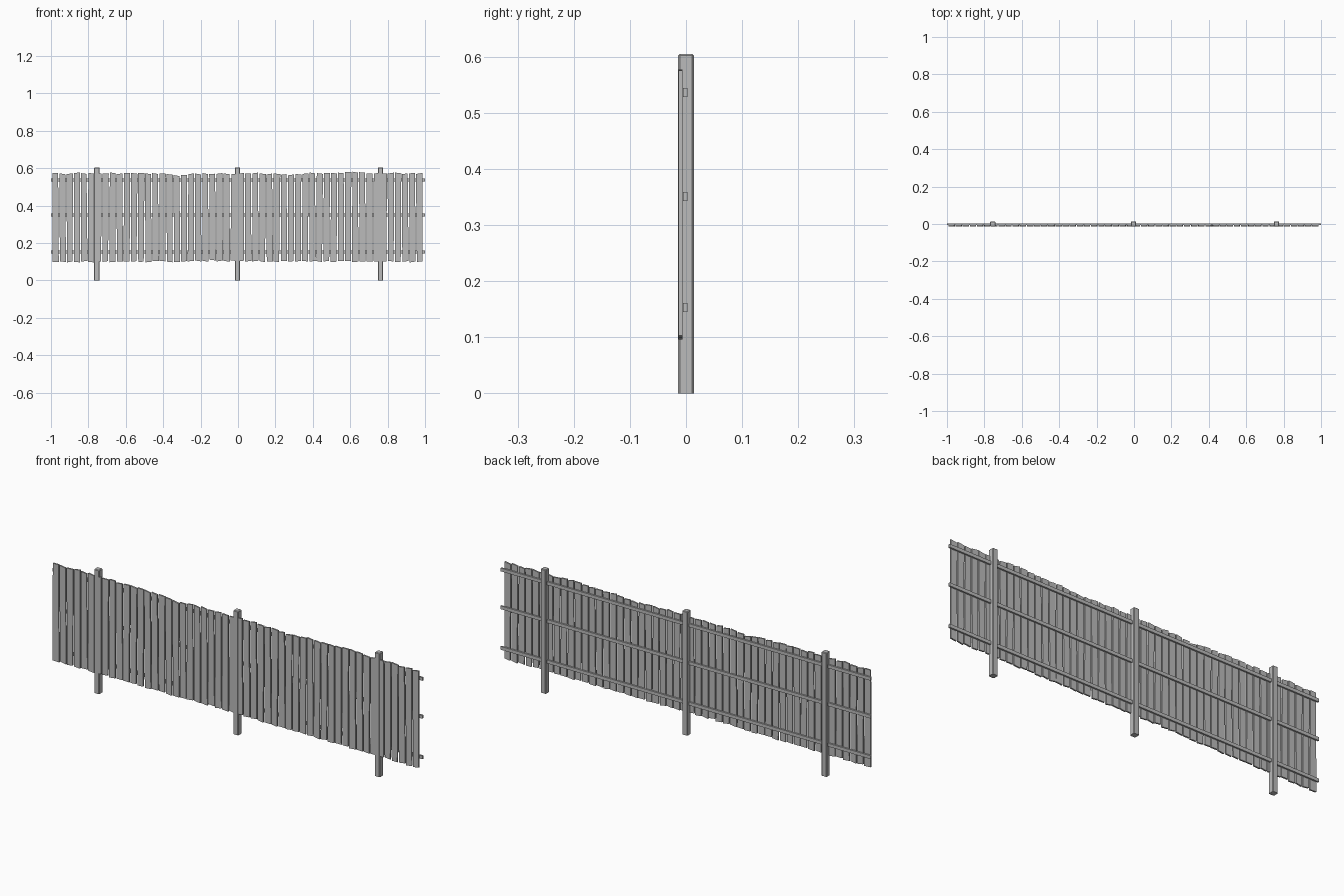
import bpy, bmesh, math, random

random.seed(7)
if "Cube" in bpy.data.objects:
    bpy.data.objects.remove(bpy.data.objects["Cube"], do_unlink=True)

# Single weathered grey
grey = bpy.data.materials.new("weathered grey")
grey.use_nodes = True
grey.diffuse_color = (0.5, 0.5, 0.5, 1)
shader = next(n for n in grey.node_tree.nodes if n.type == 'BSDF_PRINCIPLED')
shader.inputs["Base Color"].default_value = grey.diffuse_color


def make_object(name, bm):
    bmesh.ops.recalc_face_normals(bm, faces=bm.faces)
    mesh = bpy.data.meshes.new(name)
    bm.to_mesh(mesh)
    bm.free()
    mesh.materials.append(grey)
    obj = bpy.data.objects.new(name, mesh)
    bpy.context.collection.objects.link(obj)
    return obj


def box(x0, x1, y0, y1, z0, z1):
    bm = bmesh.new()
    bmesh.ops.create_cube(bm, size=1)
    for v in bm.verts:
        v.co.x = x0 if v.co.x < 0 else x1
        v.co.y = y0 if v.co.y < 0 else y1
        v.co.z = z0 if v.co.z < 0 else z1
    return bm


# Posts with chamfered sides and top
HALF = 0.014
for side, x in (("right", -0.755), ("middle", -0.003), ("left", 0.762)):
    bm = box(x - HALF, x + HALF, -HALF, HALF, 0, 0.605)
    edges = [e for e in bm.edges if max(v.co.z for v in e.verts) > 0.1]
    bmesh.ops.bevel(bm, geom=edges, offset=0.003, segments=1, affect='EDGES')
    make_object(side + "_post", bm)

# Rails running behind the planks
for level, z in (("bottom", 0.153), ("middle", 0.351), ("top", 0.536)):
    make_object(level + "_rail", box(-1, 1, -0.005, 0.003, z - 0.008, z + 0.008))


# Uneven planks: each leans and has crooked, slanted ends
def top_height(x):
    dips = 0.013 * math.exp(-((x + 0.32) / 0.07) ** 2)
    dips += 0.007 * math.exp(-((x - 0.25) / 0.08) ** 2)
    bump = 0.007 * math.exp(-((x - 0.6) / 0.08) ** 2)
    return 0.573 - dips + bump


def bottom_height(x):
    return 0.101 + 0.006 * math.exp(-((x + 0.12) / 0.1) ** 2)


COUNT = 52
PITCH = 1.984 / COUNT
for i in range(COUNT):
    x = -0.995 + PITCH * (i + 0.5)
    half = PITCH / 2 - 0.003
    bm = box(x - half, x + half, -0.0135, -0.006, 0, 1)
    lean = random.uniform(-0.002, 0.002)
    taper = random.uniform(-0.0015, 0.0015)
    top = top_height(x) + random.uniform(-0.003, 0.003)
    bottom = bottom_height(x) + random.uniform(-0.003, 0.003)
    top_slant, bottom_slant = (random.uniform(-0.003, 0.003) for _ in range(2))
    for v in bm.verts:
        s = 1 if v.co.x > x else -1
        end = 1 if v.co.z > 0.5 else -1
        v.co.x += end * (lean + s * taper)
        v.co.z = top + s * top_slant if end > 0 else bottom + s * bottom_slant
    make_object(f"plank_{i + 1}", bm)
